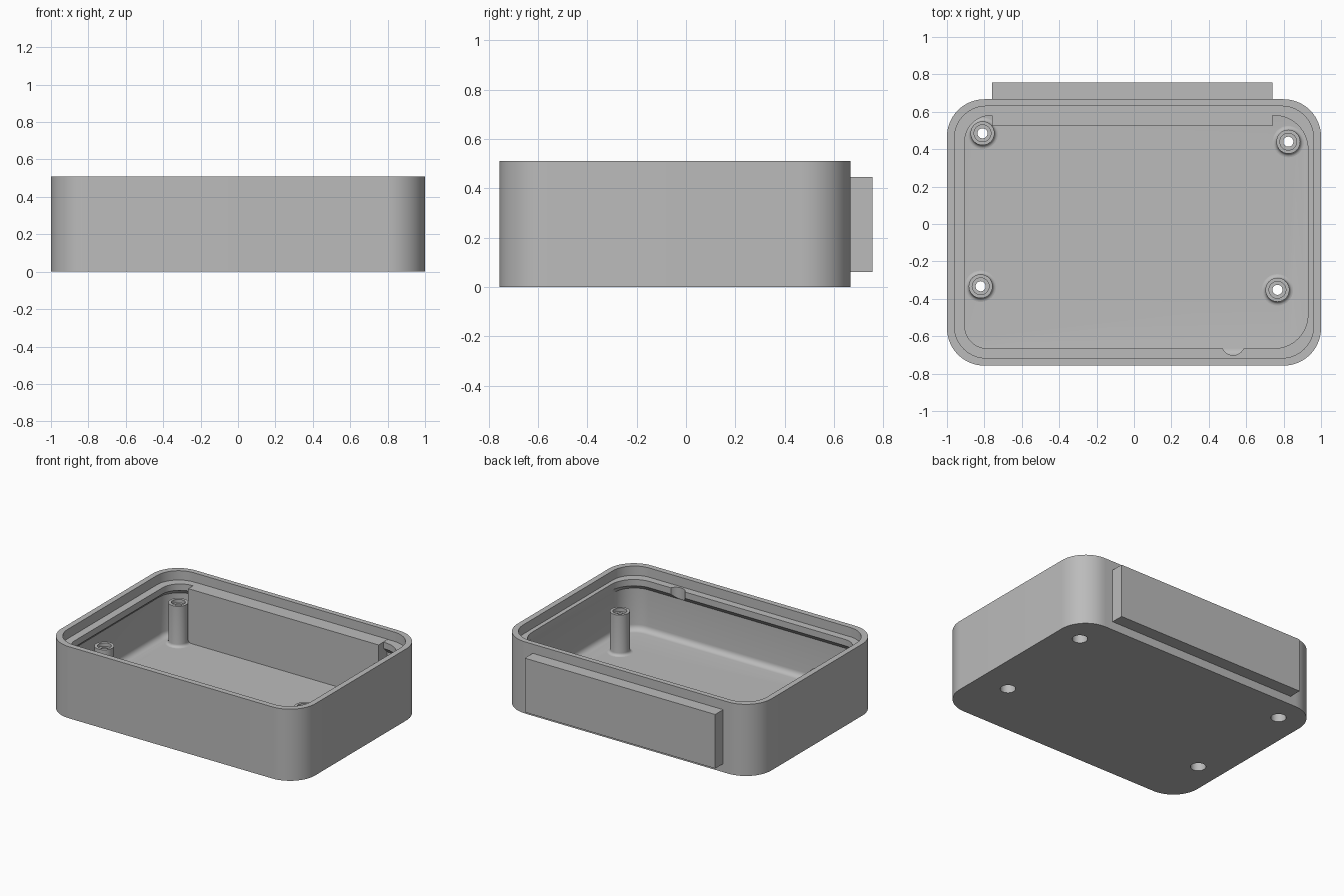
import bpy, bmesh, math

if "Cube" in bpy.data.objects:
    bpy.data.objects.remove(bpy.data.objects["Cube"])

gray = bpy.data.materials.new("light gray")
gray.diffuse_color = (0.5, 0.5, 0.5, 1)
gray.use_nodes = True
gray.node_tree.nodes["Principled BSDF"].inputs["Base Color"].default_value = gray.diffuse_color


def make_object(name, bm, smooth=True):
    bmesh.ops.recalc_face_normals(bm, faces=bm.faces)
    me = bpy.data.meshes.new(name)
    bm.to_mesh(me)
    bm.free()
    ob = bpy.data.objects.new(name, me)
    bpy.context.collection.objects.link(ob)
    me.materials.append(gray)
    bpy.ops.object.select_all(action='DESELECT')
    bpy.context.view_layer.objects.active = ob
    ob.select_set(True)
    if smooth:
        bpy.ops.object.shade_smooth_by_angle(angle=math.radians(30))
    return ob


def rounded_loop(x0, x1, y0, y1, radii, z, steps=14):
    """Rounded rectangle; radii in order front-left, front-right, back-right, back-left."""
    pts = []
    corners = [(x0, y0, 1, 1), (x1, y0, -1, 1), (x1, y1, -1, -1), (x0, y1, 1, -1)]
    for i, ((x, y, sx, sy), r) in enumerate(zip(corners, radii)):
        for k in range(steps + 1):
            a = math.pi + (i + k / steps) * math.pi / 2
            pts.append((x + sx * r + r * math.cos(a), y + sy * r + r * math.sin(a), z))
    return pts


def cylinder(name, x, y, r, z0, z1):
    bm = bmesh.new()
    bmesh.ops.create_cone(bm, cap_ends=True, segments=32, radius1=r, radius2=r, depth=z1 - z0)
    bmesh.ops.translate(bm, verts=bm.verts, vec=(x, y, (z0 + z1) / 2))
    return make_object(name, bm)


FLOOR, LEDGE, TOP = 0.06, 0.444, 0.51


def wall_loop(inset, z):
    r = 0.16 - inset
    return rounded_loop(-0.945 + inset, 0.95 - inset, -0.705 + inset, 0.62 - inset, [r] * 4, z)


lip = (-0.905, 0.93, -0.665, 0.58, (0.12, 0.18, 0.18, 0.14))

# Case shell: outer wall, stepped rim, overhanging lip, inner wall, floor fillet
loops = [rounded_loop(-1, 1, -0.757, 0.667, [0.2] * 4, 0),
         rounded_loop(-1, 1, -0.757, 0.667, [0.2] * 4, TOP),
         rounded_loop(-0.96, 0.96, -0.717, 0.63, [0.17] * 4, TOP),
         rounded_loop(-0.96, 0.96, -0.717, 0.63, [0.17] * 4, LEDGE),
         rounded_loop(*lip, LEDGE),
         rounded_loop(*lip, LEDGE - 0.045),
         wall_loop(0, LEDGE - 0.085)]
for k in range(7):
    a = k / 6 * math.pi / 2
    loops.append(wall_loop(0.04 * (1 - math.cos(a)), FLOOR + 0.04 * (1 - math.sin(a))))
bm = bmesh.new()
rings = [[bm.verts.new(p) for p in lp] for lp in loops]
n = len(rings[0])
for a, b in zip(rings, rings[1:]):
    for i in range(n):
        j = (i + 1) % n
        bm.faces.new((a[i], a[j], b[j], b[i]))
bm.faces.new(rings[0])
bm.faces.new(rings[-1])
shell = make_object("case_shell", bm)

# Screw holes in the floor and a round notch in the front lip
posts = [(-0.81, 0.485), (0.825, 0.44), (-0.82, -0.333), (0.767, -0.352)]
cutters = [cylinder("screw_hole_cutter", x, y, 0.05, -0.1, 0.12) for x, y in posts]
cutters.append(cylinder("lip_notch_cutter", 0.53, -0.642, 0.06, 0.34, 0.6))
for c in cutters:
    m = shell.modifiers.new("cut", 'BOOLEAN')
    m.operation = 'DIFFERENCE'
    m.solver = 'EXACT'
    m.object = c
bpy.ops.object.select_all(action='DESELECT')
bpy.context.view_layer.objects.active = shell
shell.select_set(True)
for m in list(shell.modifiers):
    bpy.ops.object.modifier_apply(modifier=m.name)
for c in cutters:
    bpy.data.objects.remove(c, do_unlink=True)
bpy.ops.object.shade_smooth_by_angle(angle=math.radians(30))

# Hollow screw posts with flared feet, turned from one profile
profile = [(0.05, 0.05), (0.05, 0.25), (0.027, 0.25), (0.027, 0.325), (0.045, 0.325),
           (0.045, 0.35), (0.064, 0.35)]
for k in range(6):
    a = k / 5 * math.pi / 2
    profile.append((0.064 + 0.02 * (1 - math.cos(a)), FLOOR + 0.02 * (1 - math.sin(a))))
profile.append((0.084, 0.05))
for x, y in posts:
    bm = bmesh.new()
    seg = 32
    rings = [[bm.verts.new((x + r * math.cos(2 * math.pi * s / seg),
                            y + r * math.sin(2 * math.pi * s / seg), z)) for r, z in profile]
             for s in range(seg)]
    m = len(profile)
    for s in range(seg):
        a, b = rings[s], rings[(s + 1) % seg]
        for i in range(m):
            j = (i + 1) % m
            bm.faces.new((a[i], b[i], b[j], a[j]))
    make_object("screw_post", bm)

# Rectangular block through the back wall
bm = bmesh.new()
bmesh.ops.create_cube(bm, size=1)
for v in bm.verts:
    v.co = (-0.01 + 1.5 * v.co.x, 0.641 + 0.232 * v.co.y, 0.2525 + 0.385 * v.co.z)
make_object("back_block", bm, smooth=False)
